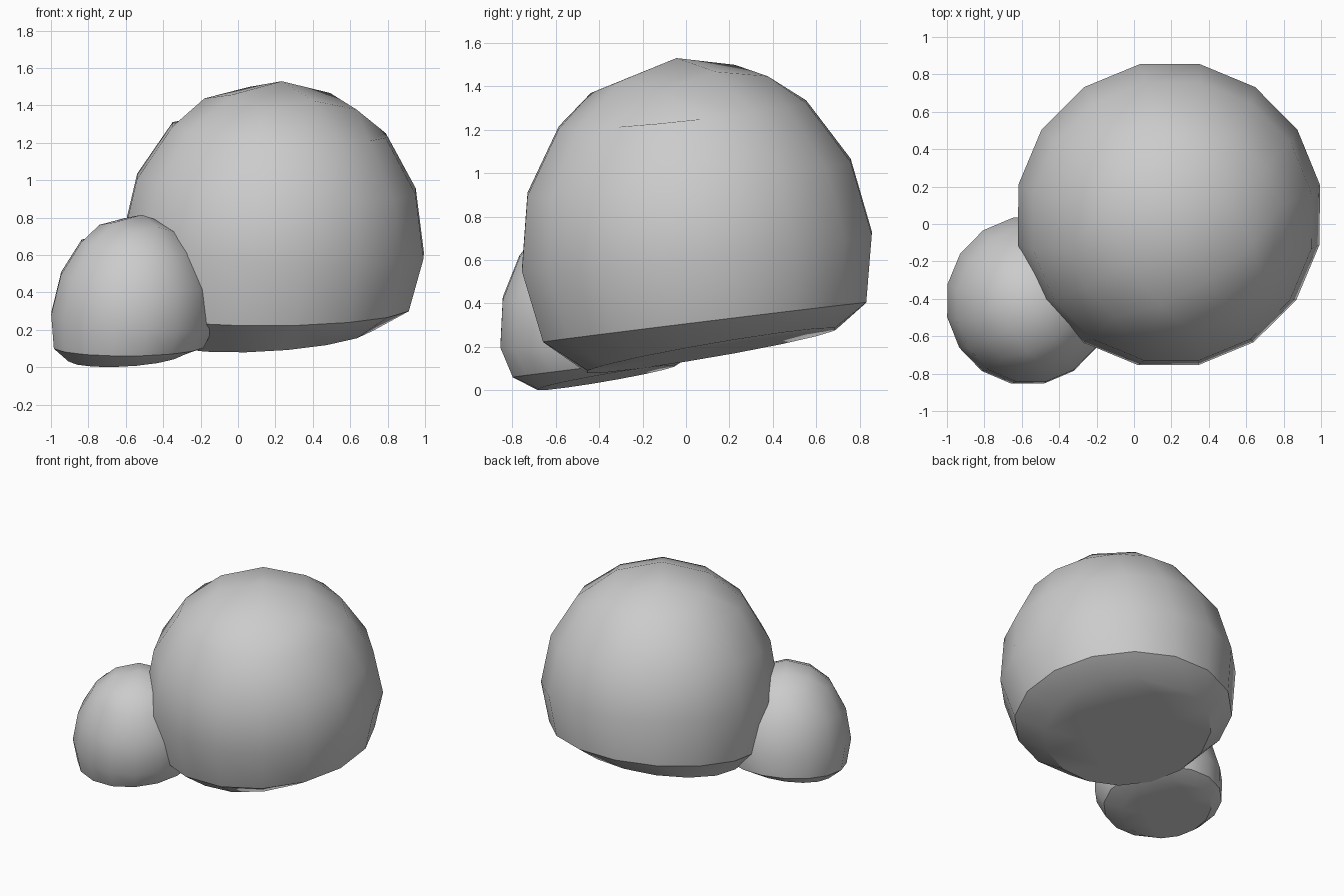
import bpy, bmesh, math
from mathutils import Matrix, Vector, Euler

if "Cube" in bpy.data.objects:
    bpy.data.objects.remove(bpy.data.objects["Cube"])


def boulder(name, centre, radii, tilt, base, gap):
    """Rounded quad-sphere rock, leaning a little, with a bevelled, sloping flat underside."""
    bm = bmesh.new()
    bmesh.ops.create_cube(bm, size=2)
    bmesh.ops.subdivide_edges(bm, edges=bm.edges[:], cuts=3, use_grid_fill=True)
    lean = Euler((math.radians(tilt[0]), math.radians(tilt[1]), 0)).to_matrix()
    yaw = Matrix.Rotation(math.radians(33.75), 3, 'Z')
    for v in bm.verts:
        c = v.co.copy()
        # even angular spacing on the sphere
        p = Vector([math.tan(a * math.pi / 4) for a in c])
        if max(abs(c.x), abs(c.y)) > 0.99:
            # sides: level rings of sixteen points
            lon, lat = math.atan2(p.y, p.x), c.z * math.pi / 4
            p = Vector((math.cos(lat) * math.cos(lon),
                        math.cos(lat) * math.sin(lon), math.sin(lat)))
        p = yaw @ p.normalized()
        p = lean @ Vector([a * r for a, r in zip(p, radii)])
        ground = base + 0.172 * p.y + 0.055 * p.x
        z = p.z + centre[2]
        if c.z < -0.9:        # flat underside
            z = ground
        elif c.z < -0.4:      # upper rim of the bevel
            z = ground + gap - 0.05 * (p.x + p.y)
        v.co = (p.x + centre[0], p.y + centre[1], z)
    me = bpy.data.meshes.new(name)
    bm.to_mesh(me)
    bm.free()
    ob = bpy.data.objects.new(name, me)
    bpy.context.collection.objects.link(ob)
    bpy.ops.object.select_all(action='DESELECT')
    bpy.context.view_layer.objects.active = ob
    ob.select_set(True)
    bpy.ops.object.shade_smooth_by_angle(angle=math.radians(36))
    return ob


# Large rock at the back, small rock at the front left
boulder("large_rock", (0.187, 0.05, 0.64), (0.823, 0.825, 0.895), (6, 3), 0.174, 0.135)
boulder("small_rock", (-0.565, -0.41, 0.25), (0.443, 0.455, 0.57), (6, 5), 0.053, 0.055)
